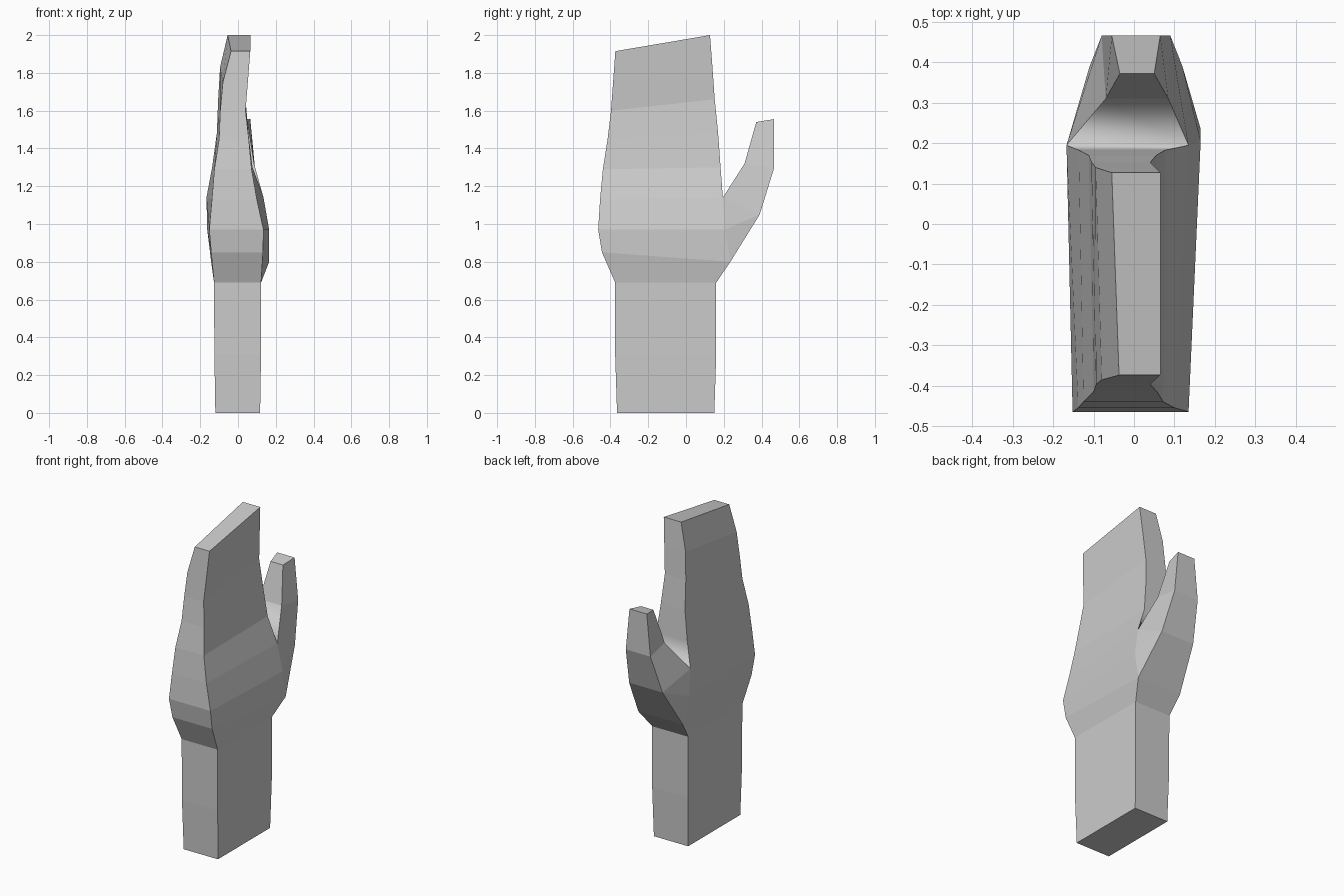
import bpy, bmesh

if "Cube" in bpy.data.objects:
    bpy.data.objects.remove(bpy.data.objects["Cube"])

# Cross-section rings from forearm to fingertips:
# front edge (y, z, x left, x right), rear edge (y, z, x left, x right)
RINGS = [
    ((-.365, 0, -.12, .117), (.15, 0, -.12, .117)),
    ((-.375, .31, -.125, .122), (.16, .31, -.125, .122)),
    ((-.375, .69, -.127, .122), (.16, .69, -.127, .122)),
    ((-.445, .85, -.142, .132), (.235, .80, -.142, .165)),
    ((-.465, .97, -.152, .135), (.205, .97, -.163, .165)),
    ((-.455, 1.13, -.138, .10), (.195, 1.14, -.167, .135)),
    ((-.44, 1.29, -.125, .072), (.183, 1.30, -.137, .077)),
    ((-.415, 1.45, -.10, .057), (.17, 1.48, -.112, .055)),
    ((-.397, 1.60, -.094, .04), (.152, 1.66, -.105, .04)),
    ((-.386, 1.75, -.08, .052), (.14, 1.83, -.095, .052)),
    ((-.374, 1.915, -.037, .065), (.127, 2.0, -.055, .065)),
]
CROTCH = 5

# Thumb edges: outer side going up, then inner side
OUTER = [(.39, 1.05, -.11, .12), (.466, 1.295, -.08, .09), (.466, 1.555, -.055, .065)]
INNER = [(.31, 1.32, -.07, .085), (.372, 1.54, -.035, .05)]

bm = bmesh.new()


def pair(p):
    y, z, left, right = p
    return bm.verts.new((left, y, z)), bm.verts.new((right, y, z))


def strip(a, b):
    return bm.faces.new((a[0], a[1], b[1], b[0]))


def sides(*pairs):
    for i in (0, 1):
        bm.faces.new([p[i] for p in pairs])


front = [pair(f) for f, _ in RINGS]
rear = [pair(r) for _, r in RINGS]
outer = [pair(p) for p in OUTER]
inner = [pair(p) for p in INNER]

# Forearm, palm and fingers
web = []
for i in range(len(RINGS) - 1):
    sides(front[i], front[i + 1], rear[i + 1], rear[i])
    strip(front[i], front[i + 1])
    if i not in (3, 4):
        face = strip(rear[i], rear[i + 1])
        if i == CROTCH:
            web.append(face)
strip(front[0], rear[0])
strip(front[-1], rear[-1])

# Thumb growing out of the rear of the palm
base, mid, crotch = rear[3:6]
sides(base, outer[0], mid)
sides(mid, outer[0], crotch)
sides(crotch, outer[0], outer[1], inner[0])
sides(inner[0], outer[1], outer[2], inner[1])
loop = [base] + outer + inner[::-1] + [crotch]
for a, b in zip(loop, loop[1:]):
    face = strip(a, b)
web.append(face)

# Soft web between thumb and fingers
for f in web:
    f.smooth = True

bmesh.ops.recalc_face_normals(bm, faces=bm.faces)
mesh = bpy.data.meshes.new("hand")
bm.to_mesh(mesh)
bm.free()
bpy.context.collection.objects.link(bpy.data.objects.new("hand", mesh))
